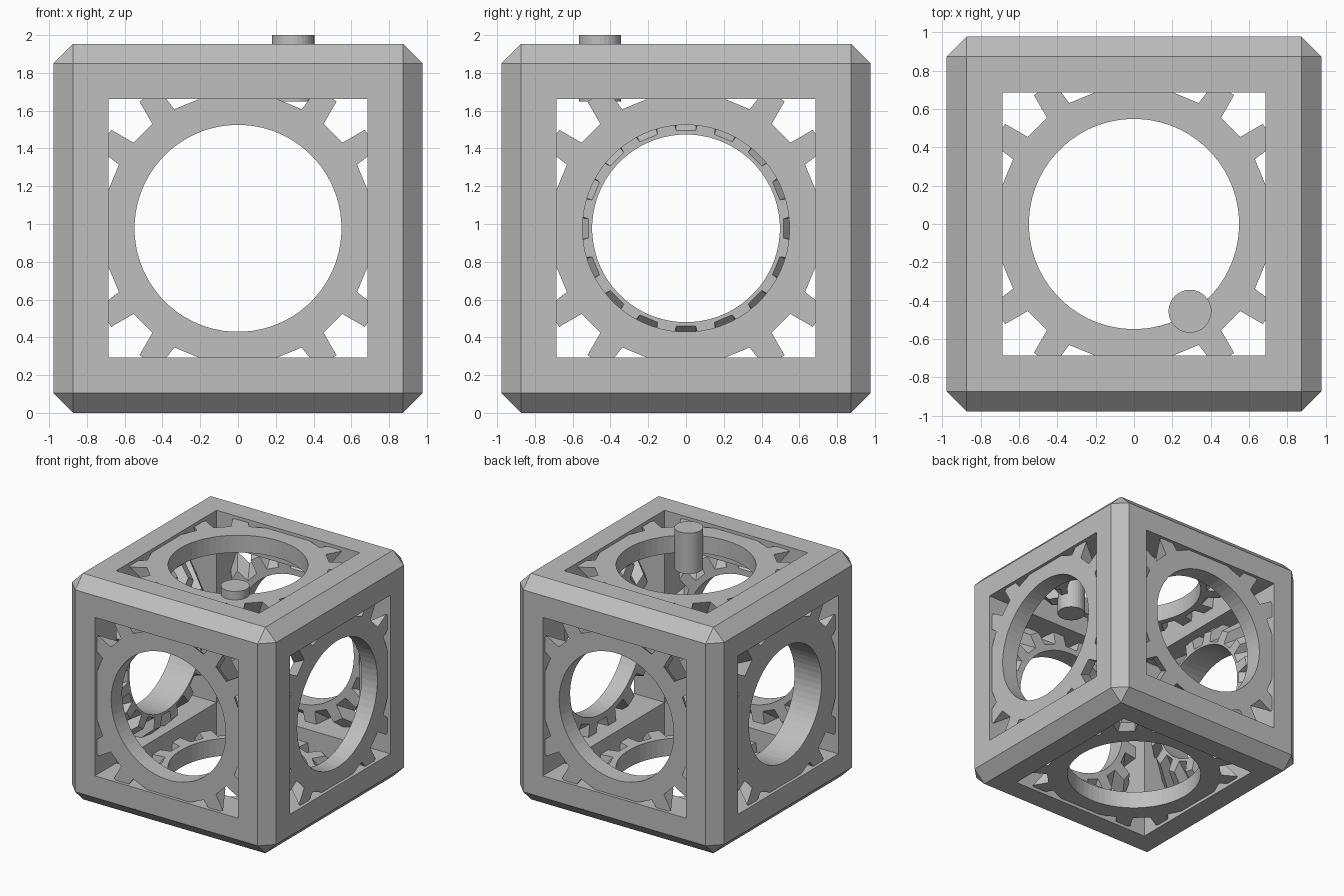
import bpy, bmesh, math
from mathutils import Matrix, Vector

if "Cube" in bpy.data.objects:
    bpy.data.objects.remove(bpy.data.objects["Cube"])

HALF = 0.977            # half size of the cube frame
WINDOW = 0.685          # half size of the square openings
CENTRE = Vector((0, 0, HALF))
OUTER = 0.95            # distance from cube centre to gear faces
TEETH = 16

grey = bpy.data.materials.new("grey")
grey.diffuse_color = (0.52, 0.52, 0.52, 1)
grey.use_nodes = True
grey.node_tree.nodes["Principled BSDF"].inputs["Base Color"].default_value = grey.diffuse_color


def make_object(name, bm):
    bmesh.ops.recalc_face_normals(bm, faces=bm.faces)
    mesh = bpy.data.meshes.new(name)
    bm.to_mesh(mesh)
    bm.free()
    mesh.materials.append(grey)
    obj = bpy.data.objects.new(name, mesh)
    bpy.context.collection.objects.link(obj)
    return obj


def box(name, sx, sy, sz):
    bm = bmesh.new()
    bmesh.ops.create_cube(bm, size=2, matrix=Matrix.Diagonal((sx, sy, sz, 1)))
    obj = make_object(name, bm)
    obj.location = CENTRE
    return obj


def gear(name, axis, hole, inner):
    """Bevel gear facing along axis, tapering towards the cube centre."""
    bm = bmesh.new()
    step = math.tau / TEETH
    loops = []
    for depth in (OUTER, inner):
        taper = depth / OUTER
        rim, bore = [], []
        for t in range(TEETH):
            mid = (t + 0.5) * step
            for k, (r, a) in enumerate(((0.715, -5.6), (0.85, -4.1), (0.85, 4.1), (0.715, 5.6))):
                ang = mid + math.radians(a)
                rim.append(bm.verts.new((r * taper * math.cos(ang), r * taper * math.sin(ang), depth)))
                ang = mid + (k - 1.5) * step / 4
                bore.append(bm.verts.new((hole * math.cos(ang), hole * math.sin(ang), depth)))
        loops += [rim, bore]
    rim_a, bore_a, rim_b, bore_b = loops
    n = len(rim_a)
    for i in range(n):
        j = (i + 1) % n
        for p, q in ((rim_a, bore_a), (bore_a, bore_b), (bore_b, rim_b), (rim_b, rim_a)):
            bm.faces.new((p[i], p[j], q[j], q[i]))
    obj = make_object(name, bm)
    obj.rotation_euler = Vector(axis).to_track_quat('Z', 'Y').to_euler()
    obj.location = CENTRE
    return obj


# cube frame with chamfered edges and a square tunnel along each axis
frame = box("frame", HALF, HALF, HALF)
bevel = frame.modifiers.new("chamfer", 'BEVEL')
bevel.width = 0.104
bevel.segments = 1
cutters = []
for axis in range(3):
    size = [WINDOW] * 3
    size[axis] = 1.3
    cutter = box("window_cutter", *size)
    cutter.hide_render = True
    cutters.append(cutter)
    cut = frame.modifiers.new("window", 'BOOLEAN')
    cut.operation = 'DIFFERENCE'
    cut.solver = 'EXACT'
    cut.object = cutter
bpy.context.view_layer.update()
evaluated = frame.evaluated_get(bpy.context.evaluated_depsgraph_get())
solid = bpy.data.meshes.new_from_object(evaluated)
frame.modifiers.clear()
frame.data = solid
for cutter in cutters:
    bpy.data.objects.remove(cutter)

# one gear in each face; the left one is deeper with a smaller bore
for name, axis in (("front_gear", (0, -1, 0)), ("back_gear", (0, 1, 0)), ("right_gear", (1, 0, 0)),
                   ("top_gear", (0, 0, 1)), ("bottom_gear", (0, 0, -1))):
    gear(name, axis, 0.548, 0.80)
gear("left_gear", (-1, 0, 0), 0.497, 0.69)

# crank pin standing on the top gear
bm = bmesh.new()
bmesh.ops.create_cone(bm, cap_ends=True, segments=32, radius1=0.112, radius2=0.112, depth=0.352)
pin = make_object("crank_pin", bm)
pin.location = (0.292, -0.455, 1.824)
